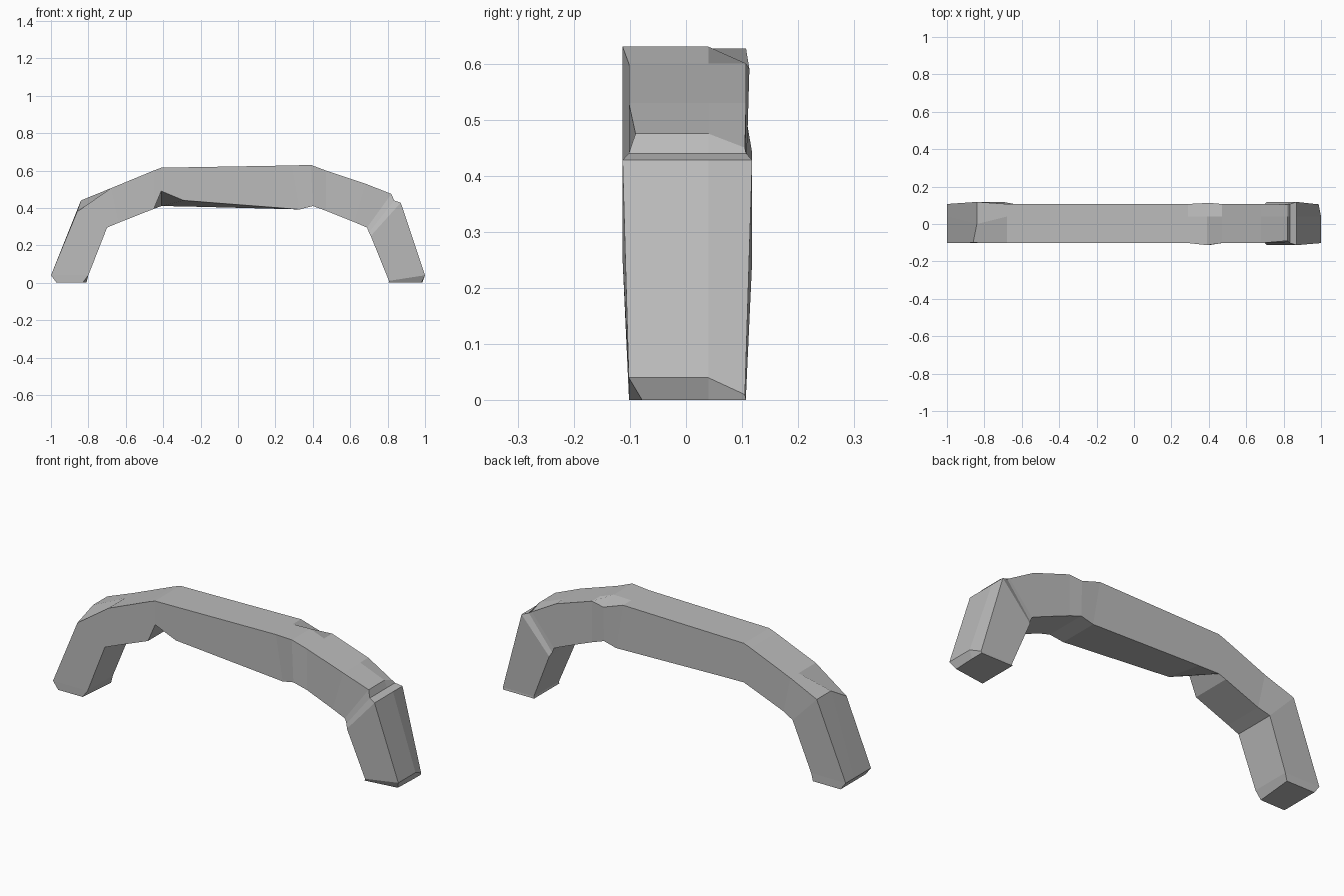
import bpy
import bmesh
from mathutils import Vector

cube = bpy.data.objects.get("Cube")
if cube:
    bpy.data.objects.remove(cube, do_unlink=True)

# One flat stone colour
stone = bpy.data.materials.new("stone grey")
stone.use_nodes = True
grey = (0.5, 0.5, 0.5, 1)
stone.diffuse_color = grey
stone.node_tree.nodes["Principled BSDF"].inputs["Base Color"].default_value = grey

# Stations along the arch: name, outer x and z, inner x and z
STATIONS = [
    ("right_sole", -.97, 0, -.81, 0),
    ("right_foot", -1, .04, -.8, .04),
    ("right_knee", -.84, .44, -.7, .295),
    ("right_slope", -.68, .505, -.64, .32),
    ("notch_start", -.45, .6, -.45, .395),
    ("right_shoulder", -.41, .615, -.41, .41),
    ("notch_end", -.29, .617, -.29, .408),
    ("span_end", .29, .627, .33, .392),
    ("left_shoulder", .39, .63, .4, .41),
    ("left_slope", .47, .6, .47, .385),
    ("left_slope_end", .68, .53, .62, .325),
    ("left_knee_lip", .82, .475, .69, .295),
    ("left_knee_step", .835, .44, .7, .27),
    ("left_knee", .87, .428, .71, .25),
    ("left_foot", 1, .04, .807, .01),
    ("left_sole", .985, 0, .805, 0),
]

# Single corners that are chipped or worn away from the plain section
CHIPS = {
    ("right_sole", "inner_front"): (-.83, -.1, 0),
    ("right_knee", "outer_front"): (-.86, -.1, .38),
    ("right_knee", "outer_middle"): (-.84, 0, .44),
    ("right_shoulder", "inner_front"): (-.41, -.1, .49),
    ("notch_end", "inner_front"): (-.29, -.1, .44),
    ("left_shoulder", "outer_back"): (.4, .113, .59),
    ("left_knee_lip", "outer_front"): (.82, -.09, .475),
    ("left_knee_lip", "outer_back"): (.82, .105, .45),
    ("left_foot", "outer_back"): (.987, .105, .01),
    ("left_sole", "outer_front"): (.98, -.078, 0),
}


def section(name, ox, oz, ix, iz):
    """Five corners of one cross-section, in order round the arch."""
    front = -.113 if name in ("left_shoulder", "left_knee") else -.102
    back = .118 if name.endswith("knee") else .107
    corners = {
        "outer_front": (ox, front, oz),
        "outer_middle": (ox, .04, oz),
        "outer_back": (ox, back, oz),
        "inner_back": (ix, back, iz),
        "inner_front": (ix, front, iz),
    }
    return [Vector(CHIPS.get((name, key), point)) for key, point in corners.items()]


# Loft the sections into one closed arch
bm = bmesh.new()
rings = [[bm.verts.new(p) for p in section(*station)] for station in STATIONS]
for ring, following in zip(rings, rings[1:]):
    for i in range(len(ring)):
        j = (i + 1) % len(ring)
        bm.faces.new((ring[i], ring[j], following[j], following[i]))
bm.faces.new(rings[0])
bm.faces.new(rings[-1])
bmesh.ops.remove_doubles(bm, verts=bm.verts, dist=1e-4)
bmesh.ops.recalc_face_normals(bm, faces=bm.faces)

mesh = bpy.data.meshes.new("stone_arch")
bm.to_mesh(mesh)
bm.free()
mesh.materials.append(stone)
arch = bpy.data.objects.new("stone_arch", mesh)
bpy.context.collection.objects.link(arch)
